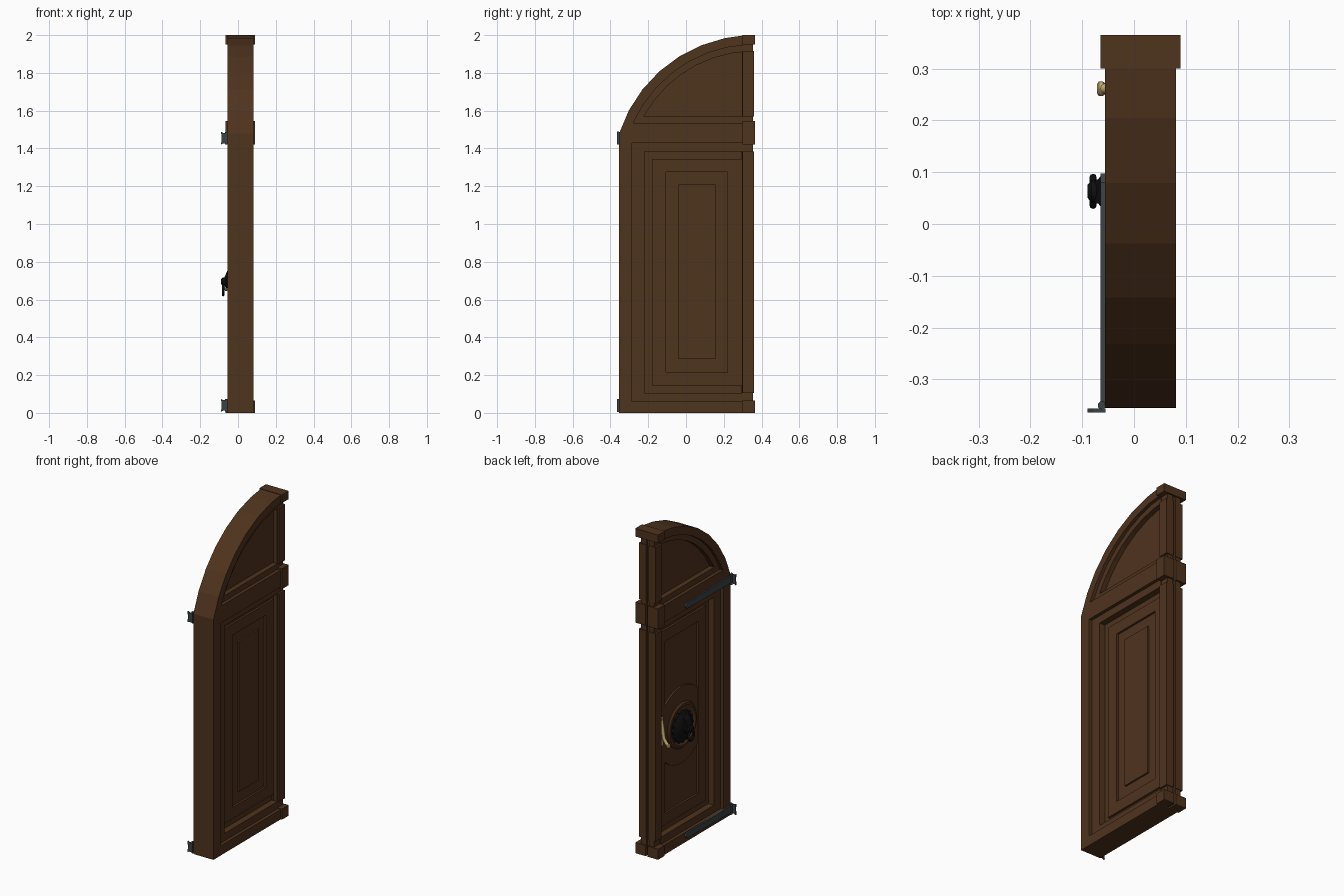
import bpy, bmesh
from math import sin, cos, acos, pi
from mathutils import Vector

cube = bpy.data.objects.get("Cube")
if cube:
    bpy.data.objects.remove(cube, do_unlink=True)

MID = 0.0125      # middle plane of the door thickness
HALF = 0.0685     # half the door thickness


def material(name, rgb):
    m = bpy.data.materials.new(name)
    m.use_nodes = True
    m.diffuse_color = (*rgb, 1)
    bsdf = m.node_tree.nodes["Principled BSDF"]
    bsdf.inputs["Base Color"].default_value = (*rgb, 1)
    bsdf.inputs["Roughness"].default_value = 0.8
    return m


wood = material("brown wood", (0.078, 0.033, 0.0125))
iron = material("grey iron", (0.045, 0.055, 0.06))
black = material("black iron", (0.005, 0.005, 0.005))
brass = material("pale brass", (0.55, 0.4, 0.18))


def finish(name, bm, mat):
    bmesh.ops.recalc_face_normals(bm, faces=bm.faces)
    mesh = bpy.data.meshes.new(name)
    bm.to_mesh(mesh)
    bm.free()
    mesh.materials.append(mat)
    ob = bpy.data.objects.new(name, mesh)
    bpy.context.collection.objects.link(ob)
    return ob


def smooth(ob):
    bpy.ops.object.select_all(action="DESELECT")
    ob.select_set(True)
    bpy.context.view_layer.objects.active = ob
    bpy.ops.object.shade_smooth_by_angle()


def prism(name, outline, a, b, mat=wood, axis="x"):
    """Extrude a (y, z) outline along x, or an (x, z) outline along y."""
    bm = bmesh.new()
    place = (lambda p: (a, p[0], p[1])) if axis == "x" else (lambda p: (p[0], a, p[1]))
    face = bm.faces.new([bm.verts.new(place(p)) for p in outline])
    move = Vector((b - a, 0, 0)) if axis == "x" else Vector((0, b - a, 0))
    new = bmesh.ops.extrude_face_region(bm, geom=[face])["geom"]
    bmesh.ops.translate(bm, vec=move, verts=[v for v in new if isinstance(v, bmesh.types.BMVert)])
    return finish(name, bm, mat)


def rect(y0, y1, z0, z1):
    return [(y0, z0), (y1, z0), (y1, z1), (y0, z1)]


def arch(r, base, y1, steps=7):
    """Half-arch outline from the top at y1 down to the base height."""
    cy, cz, start = 0.36, 1.25, 0.033
    end = acos((base - cz) / r)
    top = cz + (r * r - (cy - y1) ** 2) ** 0.5
    angles = [start + (end - start) * i / steps for i in range(1, steps + 1)]
    return [(y1, top)] + [(cy - r * sin(a), cz + r * cos(a)) for a in angles]


def carve(ob, outline, depth):
    """Sink an outline into both broad faces."""
    for s in (-1, 1):
        cutter = prism("cutter", outline, MID + s * (HALF - depth), MID + s * (HALF + 0.1))
        cutter.hide_render = True
        mod = ob.modifiers.new("carve", "BOOLEAN")
        mod.operation, mod.solver, mod.object = "DIFFERENCE", "EXACT", cutter
        bpy.context.view_layer.objects.active = ob
        bpy.ops.object.modifier_apply(modifier=mod.name)
        bpy.data.objects.remove(cutter, do_unlink=True)


def lathe(name, profile, cy, cz, mat, n=32, lobes=0.0):
    """Turn (radius, x) points about an x-parallel axis, optionally scalloped."""
    bm = bmesh.new()
    rings = []
    for r, x in profile:
        radii = [r * (1 - lobes * (i % 2)) for i in range(n)]
        rings.append([bm.verts.new((x, cy + q * cos(2 * pi * i / n), cz + q * sin(2 * pi * i / n)))
                      for i, q in enumerate(radii)])
    for p, q in zip(rings, rings[1:]):
        for i in range(n):
            j = (i + 1) % n
            bm.faces.new((p[i], p[j], q[j], q[i]))
    bm.faces.new(rings[0])
    bm.faces.new(rings[-1])
    smooth(finish(name, bm, mat))


def tube(name, points, radius, mat, cyclic=False):
    cu = bpy.data.curves.new(name, "CURVE")
    cu.dimensions = "3D"
    cu.bevel_depth, cu.bevel_resolution = radius, 2
    cu.use_fill_caps = True
    sp = cu.splines.new("POLY")
    sp.points.add(len(points) - 1)
    for p, co in zip(sp.points, points):
        p.co = (*co, 1)
    sp.use_cyclic_u = cyclic
    cu.materials.append(mat)
    ob = bpy.data.objects.new(name, cu)
    bpy.context.collection.objects.link(ob)


# Door leaf with stepped recesses above and below the rail
leaf = prism("door_leaf", [(-0.355, 0), (0.302, 0)] + arch(0.75, 1.48, 0.302),
             MID - HALF, MID + HALF)
carve(leaf, rect(-0.285, 0.35, 0.06, 1.43), 0.02)
carve(leaf, rect(-0.22, 0.345, 0.105, 1.385), 0.058)
carve(leaf, [(0.345, 1.535)] + arch(0.70, 1.535, 0.345), 0.02)
carve(leaf, [(0.34, 1.57)] + arch(0.665, 1.57, 0.34), 0.05)

# Nested lower panel, with a raised field on the left face
panel = prism("lower_panel", rect(-0.18, 0.295, 0.145, 1.345), MID - 0.023, MID + 0.023)
carve(panel, rect(-0.105, 0.22, 0.215, 1.275), HALF - 0.009)
prism("raised_field", rect(-0.04, 0.155, 0.285, 1.21), MID, MID + 0.021)

# Round-ended bridge and roundel behind the knocker on the right face
bridge = [(max(-0.106, min(0.221, 0.0575 + 0.235 * cos(i * pi / 20))),
           0.70 + 0.235 * sin(i * pi / 20)) for i in range(40)]
prism("knocker_bridge", bridge, MID - 0.022, MID)
lathe("roundel", [(0.14, 0.005), (0.14, -0.014), (0.132, -0.022), (0.12, -0.024),
                  (0.108, -0.017), (0.1, -0.012)], 0.0575, 0.70, wood, 40)

# Meeting post: two grooved halves with wider blocks and a cap
prism("post_web", rect(0.295, 0.345, 0.01, 1.99), MID - 0.02, MID + 0.02)
for side, s in (("right", -1), ("left", 1)):
    prism(f"{side}_post_core", rect(0.297, 0.356, 0.012, 1.988), MID + s * 0.009, MID + s * 0.045)
    for part, z0, z1 in (("lower", 0.105, 1.385), ("upper", 1.57, 1.915)):
        prism(f"{part}_{side}_post_strip", rect(0.30, 0.36, z0, z1),
              MID + s * 0.008, MID + s * 0.057)
    for part, z0, z1 in (("bottom", 0, 0.065), ("middle", 1.42, 1.545)):
        prism(f"{part}_{side}_post_block", rect(0.30, 0.365, z0, z1),
              MID + s * 0.007, MID + s * 0.0775)
prism("top_post_block", rect(0.30, 0.365, 1.95, 2.0), MID - 0.0775, MID + 0.0775)

# Knocker: scalloped rose, boss, crest and hanging ring
lathe("knocker_rose", [(0.1, -0.005), (0.1, -0.024), (0.075, -0.042), (0.038, -0.054)],
      0.063, 0.695, black, 32, 0.1)
lathe("knocker_boss", [(0.036, -0.045), (0.033, -0.062), (0.022, -0.07),
                       (0.022, -0.082), (0.012, -0.09)], 0.063, 0.695, black)
prism("knocker_crest", [(-0.04, 0.765), (-0.058, 0.75), (-0.075, 0.71), (-0.04, 0.69)],
      0.04, 0.086, black, "y")
tube("knocker_ring", [(-0.079, 0.063 + 0.027 * cos(i * pi / 10), 0.651 + 0.027 * sin(i * pi / 10))
                      for i in range(20)], 0.007, black, True)

# Pull handle with a hooked lower end
prism("handle_plate", rect(0.247, 0.275, 0.65, 0.82), -0.02, -0.005, brass)
tube("handle_pull", [(-0.016, 0.261, 0.81), (-0.026, 0.261, 0.75), (-0.032, 0.261, 0.70),
                     (-0.048, 0.261, 0.675), (-0.06, 0.261, 0.665)], 0.01, brass)
lathe("handle_tip", [(0.009, -0.054), (0.014, -0.06), (0.014, -0.068), (0.009, -0.071)],
      0.261, 0.66, brass, 12)

# Strap hinges with flared end plates
for part, z in (("lower", 0.04), ("upper", 1.455)):
    prism(f"{part}_hinge_strap", [(-0.35, z - 0.022), (0.08, z - 0.016), (0.097, z),
                                  (0.08, z + 0.016), (-0.35, z + 0.022)], -0.065, -0.054, iron)
    prism(f"{part}_hinge_plate", [(-0.055, z - 0.034), (-0.055, z + 0.034), (-0.066, z + 0.028),
                                  (-0.078, z + 0.028), (-0.09, z + 0.034), (-0.086, z),
                                  (-0.09, z - 0.034), (-0.078, z - 0.028), (-0.066, z - 0.028)],
          -0.364, -0.356, iron, "y")
    bm = bmesh.new()
    bmesh.ops.create_cone(bm, cap_ends=True, segments=12, radius1=0.008, radius2=0.008, depth=0.066)
    bmesh.ops.translate(bm, vec=(-0.062, -0.35, z), verts=bm.verts)
    smooth(finish(f"{part}_hinge_pin", bm, iron))
